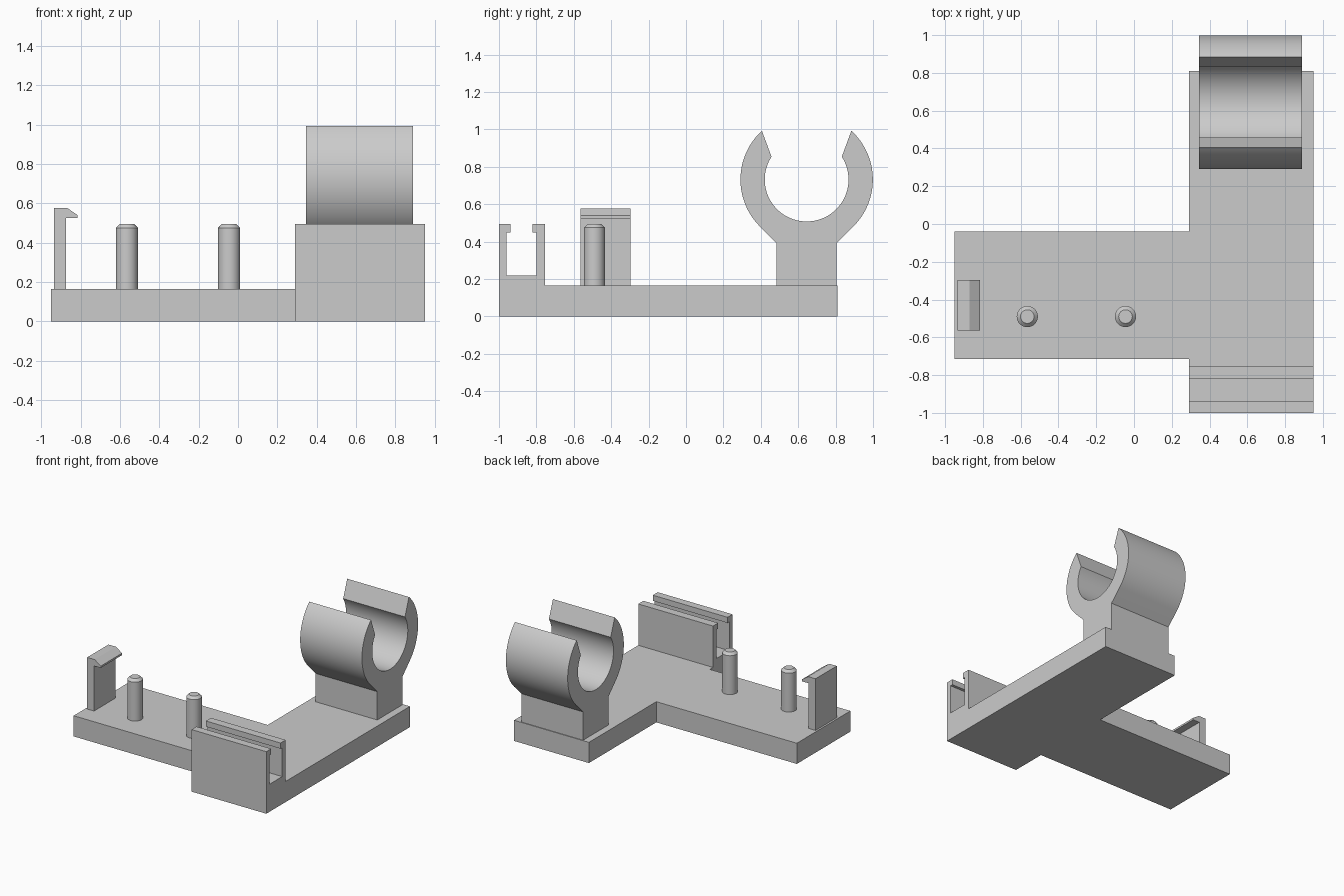
import bpy, bmesh, math
from mathutils import Vector

cube = bpy.data.objects.get("Cube")
if cube:
    bpy.data.objects.remove(cube, do_unlink=True)

grey = bpy.data.materials.new("light grey plastic")
grey.use_nodes = True
grey.diffuse_color = (0.6, 0.6, 0.6, 1)
grey.node_tree.nodes["Principled BSDF"].inputs["Base Color"].default_value = (0.6, 0.6, 0.6, 1)


def finish(name, bm, smooth=False):
    bmesh.ops.recalc_face_normals(bm, faces=bm.faces)
    mesh = bpy.data.meshes.new(name)
    bm.to_mesh(mesh)
    bm.free()
    mesh.materials.append(grey)
    obj = bpy.data.objects.new(name, mesh)
    bpy.context.collection.objects.link(obj)
    if smooth:
        bpy.ops.object.select_all(action='DESELECT')
        obj.select_set(True)
        bpy.context.view_layer.objects.active = obj
        bpy.ops.object.shade_smooth_by_angle(angle=math.radians(25))
    return obj


def extrude(name, points, axis, start, end, smooth=False):
    """Extrude a closed 2D profile along the given axis."""
    def place(a, b):
        co = [a, b]
        co.insert(axis, start)
        return Vector(co)
    bm = bmesh.new()
    face = bm.faces.new([bm.verts.new(place(a, b)) for a, b in points])
    new = bmesh.ops.extrude_face_region(bm, geom=[face])["geom"]
    shift = Vector((0, 0, 0))
    shift[axis] = end - start
    bmesh.ops.translate(bm, vec=shift, verts=[v for v in new if isinstance(v, bmesh.types.BMVert)])
    return finish(name, bm, smooth)


def arc(cy, cz, r, a0, a1, n):
    angles = [math.radians(a0 + (a1 - a0) * i / n) for i in range(n + 1)]
    return [(cy + r * math.cos(a), cz + r * math.sin(a)) for a in angles]


X, Y, Z = 0, 1, 2
BASE = 0.165
IN, OUT = 0.29, 0.95

# T-shaped base plate
extrude("base_plate", [(-OUT, -0.715), (IN, -0.715), (IN, -0.755), (OUT, -0.755),
                       (OUT, 0.81), (IN, 0.81), (IN, -0.04), (-OUT, -0.04)], Z, 0, BASE)

# Slotted channel with inward lips at the front edge
extrude("slot_channel", [(-1, 0), (-0.755, 0), (-0.755, 0.495), (-0.82, 0.495), (-0.82, 0.45),
                         (-0.8, 0.45), (-0.8, 0.22), (-0.96, 0.22), (-0.96, 0.45),
                         (-0.938, 0.45), (-0.938, 0.495), (-1, 0.495)], X, IN, OUT)

# Open ring clip on a neck; the neck meets the ring along 45 degree tangents
CY, CZ = 0.645, 0.732
neck = [(0.484, BASE), (0.804, BASE), (0.804, 0.391)]
outer = arc(CY, CZ, 0.354, -45, 47.5, 32)
inner = arc(CY, CZ, 0.224, 33, -213, 64)
outer_back = arc(CY, CZ, 0.354, 132.5, 225, 32)
extrude("ring_clip", neck + outer + inner + outer_back + [(0.484, 0.391)], X, 0.345, 0.89, True)

# Latch hook at the end of the arm
extrude("latch_hook", [(-0.935, BASE), (-0.875, BASE), (-0.875, 0.525), (-0.815, 0.525),
                       (-0.815, 0.54), (-0.87, 0.577), (-0.935, 0.577)], Y, -0.565, -0.297)

# Locating pins with chamfered tops
for name, x in (("outer_pin", -0.565), ("inner_pin", -0.045)):
    bm = bmesh.new()
    for r1, r2, low, high in ((0.056, 0.056, BASE, 0.475), (0.056, 0.036, 0.475, 0.495)):
        made = bmesh.ops.create_cone(bm, cap_ends=True, segments=40, radius1=r1, radius2=r2, depth=high - low)
        bmesh.ops.translate(bm, vec=(x, -0.49, (low + high) / 2), verts=made["verts"])
    # Join the shaft and chamfer into one closed surface
    inside = [f for f in bm.faces if len(f.verts) > 4 and abs(f.calc_center_median().z - 0.475) < 0.001]
    bmesh.ops.delete(bm, geom=inside, context='FACES_ONLY')
    bmesh.ops.remove_doubles(bm, verts=bm.verts, dist=0.0001)
    finish(name, bm, True)
